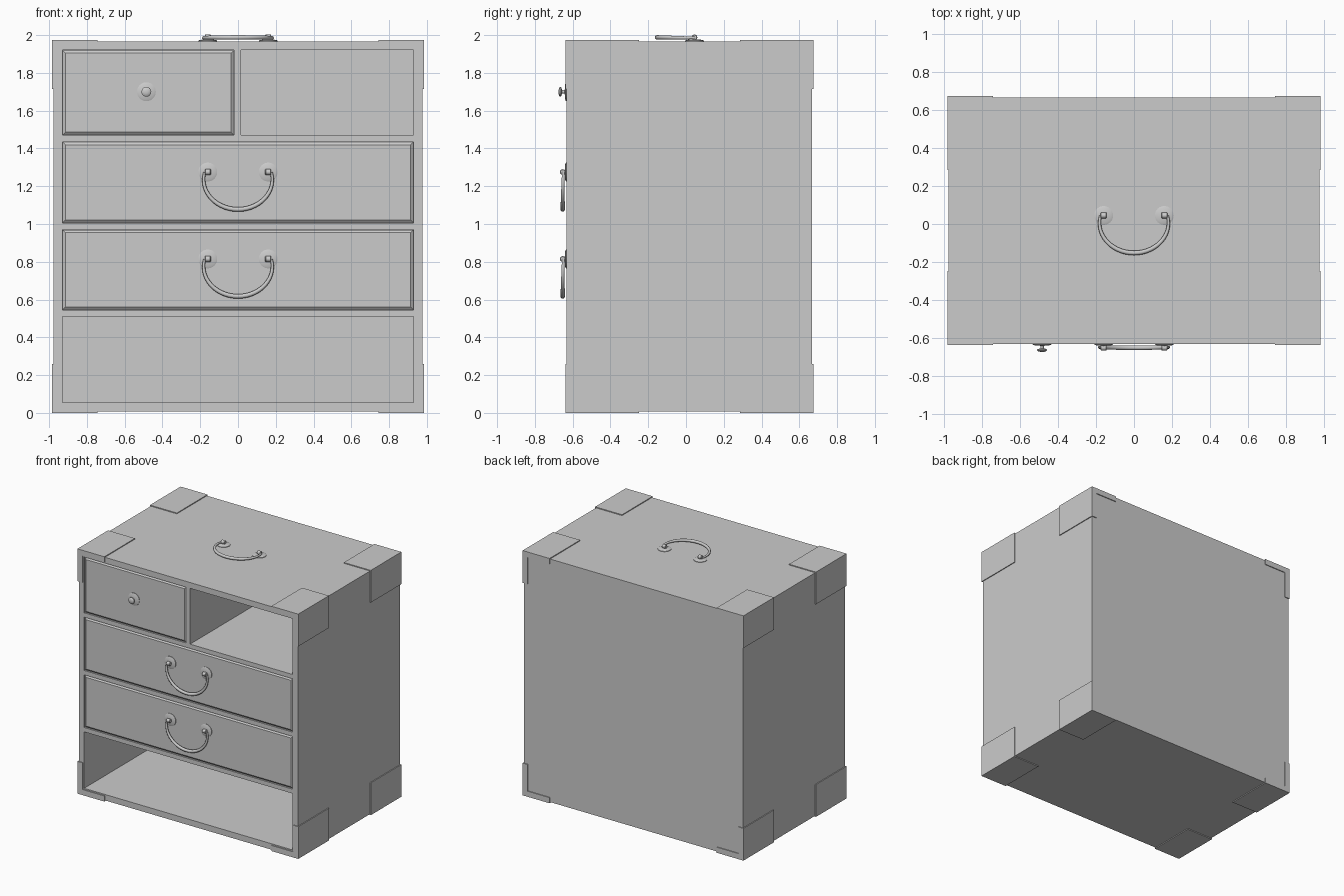
import bpy, math
from mathutils import Matrix, Vector

if "Cube" in bpy.data.objects:
    bpy.data.objects.remove(bpy.data.objects["Cube"])

X, Y0, Y1, Z0, Z1 = 0.978, -0.632, 0.668, 0.007, 1.967   # carcass limits
T = 0.007                                                # corner plate thickness
IN = 0.93                                                # inner half width


def add_mesh(name, verts, faces, smooth=False):
    me = bpy.data.meshes.new(name)
    me.from_pydata(verts, [], faces)
    ob = bpy.data.objects.new(name, me)
    bpy.context.collection.objects.link(ob)
    if smooth:
        bpy.ops.object.select_all(action='DESELECT')
        ob.select_set(True)
        bpy.context.view_layer.objects.active = ob
        bpy.ops.object.shade_smooth_by_angle(angle=math.radians(40))
    return ob


BOX_FACES = [(0, 1, 3, 2), (4, 6, 7, 5), (0, 4, 5, 1), (2, 3, 7, 6), (0, 2, 6, 4), (1, 5, 7, 3)]


def box(name, x, y, z):
    x, y, z = sorted(x), sorted(y), sorted(z)
    return add_mesh(name, [(a, b, c) for a in x for b in y for c in z], BOX_FACES)


def lathe(name, profile, mat, n=24):
    # profile of (radius, height), spun round local z and capped
    verts = [mat @ Vector((r * math.cos(2 * math.pi * i / n), r * math.sin(2 * math.pi * i / n), h))
             for r, h in profile for i in range(n)]
    faces = [(k * n + i, k * n + (i + 1) % n, (k + 1) * n + (i + 1) % n, (k + 1) * n + i)
             for k in range(len(profile) - 1) for i in range(n)]
    faces += [tuple(reversed(range(n))), tuple(range(len(verts) - n, len(verts)))]
    return add_mesh(name, verts, faces, True)


# carcass panels
box("left_side", (-X, -IN), (Y0, Y1), (Z0, Z1))
box("right_side", (IN, X), (Y0, Y1), (Z0, Z1))
box("bottom_panel", (-IN, IN), (Y0, Y1), (Z0, 0.055))
box("top_panel", (-IN, IN), (Y0, Y1), (1.92, Z1))
box("back_panel", (-IN, IN), (Y1 - 0.04, Y1), (0.055, 1.92))
for i, (a, b) in enumerate([(0.51, 0.545), (0.97, 1.005), (1.435, 1.47)]):
    box(f"shelf_{i + 1}", (-IN, IN), (Y0, Y1 - 0.04), (a, b))
box("divider", (-0.02, 0.015), (Y0, Y1 - 0.04), (1.47, 1.92))


def drawer(name, x, z):
    # closed drawer with a chamfered front edge
    rings = [(0.016, Y0), (0.001, Y0 + 0.012), (0.001, 0.6)]
    verts = []
    for d, y in rings:
        verts += [(x[0] + d, y, z[0] + d), (x[1] - d, y, z[0] + d),
                  (x[1] - d, y, z[1] - d), (x[0] + d, y, z[1] - d)]
    faces = [(0, 1, 2, 3), (11, 10, 9, 8)]
    faces += [(k + i, k + 4 + i, k + 4 + (i + 1) % 4, k + (i + 1) % 4) for k in (0, 4) for i in range(4)]
    add_mesh(name, verts, faces)


drawer("small_drawer", (-IN, -0.02), (1.47, 1.92))
drawer("upper_drawer", (-IN, IN), (1.005, 1.435))
drawer("lower_drawer", (-IN, IN), (0.545, 0.97))

# corner plates: cap, side flap and narrow L strip on front or back
PX, PY, PZ, S = 0.24, 0.39, 0.26, 0.045
for sx in (-1, 1):
    for yb, dy, yn in ((Y0, -1, "front"), (Y1, 1, "back")):
        for zb, dz, zn in ((Z0, -1, "bottom"), (Z1, 1, "top")):
            tag = f"{yn}_{zn}_{'left' if sx < 0 else 'right'}"
            xo, yo, zo = sx * (X + T), yb + dy * T, zb + dz * T
            box(f"corner_cap_{tag}", (xo, xo - sx * PX), (yo, yo - dy * PY), (zb, zo))
            box(f"corner_flap_{tag}", (sx * X, xo), (yo, yo - dy * PY), (zo, zo - dz * PZ))
            box(f"corner_strip_{tag}", (xo, xo - sx * PX), (yb, yo), (zo, zo - dz * S))
            box(f"corner_upright_{tag}", (xo, xo - sx * S), (yb, yo), (zo, zo - dz * PZ))


def handle(name, mat):
    # swinging bail handle lying in local xy, standing out along local z
    n, ring = 28, 10
    verts, faces = [], []
    a0, a1 = math.radians(166), math.radians(374)
    for i in range(n + 1):
        t = i / n
        a = a0 + (a1 - a0) * t
        k = math.sin(math.pi * t)
        r = 0.007 + 0.005 * k
        c = Vector((0.182 * math.cos(a), -0.04 + 0.158 * math.sin(a), 0.018 + 0.003 * k))
        out = Vector((0.158 * math.cos(a), 0.182 * math.sin(a), 0)).normalized()
        for j in range(ring):
            b = 2 * math.pi * j / ring
            verts.append(mat @ (c + out * r * math.cos(b) + Vector((0, 0, r * math.sin(b)))))
    for i in range(n):
        for j in range(ring):
            p, q = i * ring + j, i * ring + (j + 1) % ring
            faces.append((p, p + ring, q + ring, q))
    faces += [tuple(range(ring)), tuple(reversed(range(n * ring, (n + 1) * ring)))]
    add_mesh(f"{name}_bail", verts, faces, True)
    for s, side in ((-1, "left"), (1, "right")):
        m = mat @ Matrix.Translation((s * 0.16, 0, 0))
        lathe(f"{name}_rosette_{side}", [(0.05, -0.002), (0.05, 0.004), (0.04, 0.008), (0.012, 0.01),
                                         (0.009, 0.02)], m)
        # knuckle that holds the bail end
        k = m @ Matrix.Translation((0, 0, 0.021)) @ Matrix.Rotation(math.pi / 2, 4, 'Y')
        lathe(f"{name}_knuckle_{side}", [(0.012, -0.016), (0.015, -0.013), (0.015, 0.013), (0.012, 0.016)], k, 16)


def on_front(x, z):
    return Matrix.Translation((x, Y0, z)) @ Matrix.Rotation(math.pi / 2, 4, 'X')


handle("top_handle", Matrix.Translation((0, 0.045, Z1)))
handle("upper_drawer_handle", on_front(0, 1.275))
handle("lower_drawer_handle", on_front(0, 0.815))

# round knob with its back plate
lathe("knob", [(0.05, -0.002), (0.05, 0.004), (0.04, 0.008), (0.012, 0.01), (0.009, 0.014), (0.009, 0.024),
               (0.02, 0.027), (0.026, 0.031), (0.026, 0.035), (0.02, 0.04), (0.008, 0.043)], on_front(-0.485, 1.70))
